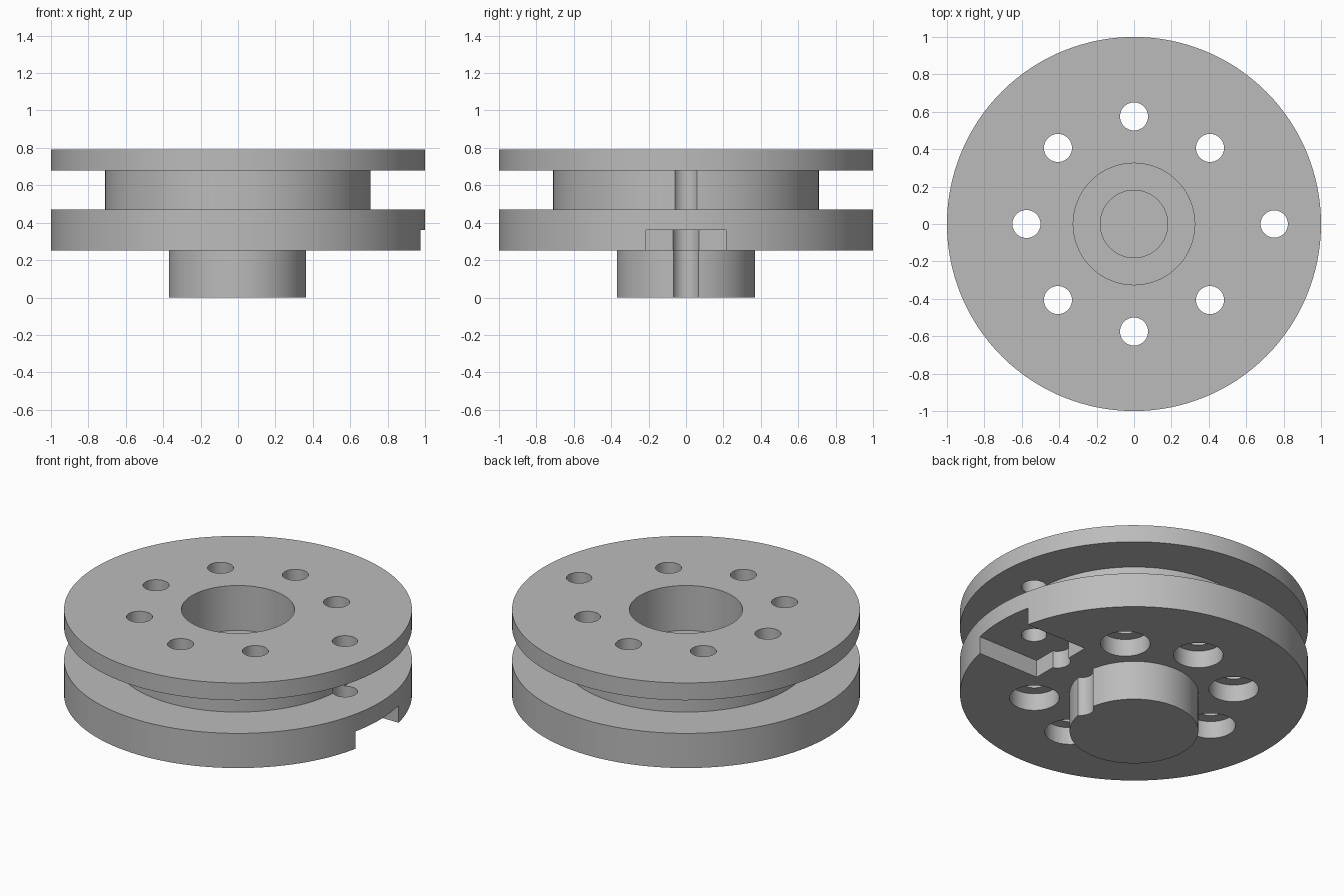
import bpy
import bmesh
from math import cos, sin, pi, radians
from mathutils import Matrix, Vector

cube = bpy.data.objects.get("Cube")
if cube:
    bpy.data.objects.remove(cube, do_unlink=True)

grey = bpy.data.materials.new("plain grey")
grey.use_nodes = True
grey.diffuse_color = (0.5, 0.5, 0.5, 1)
grey.node_tree.nodes["Principled BSDF"].inputs["Base Color"].default_value = (0.5, 0.5, 0.5, 1)


def add_object(name, bm):
    bmesh.ops.recalc_face_normals(bm, faces=bm.faces)
    mesh = bpy.data.meshes.new(name)
    bm.to_mesh(mesh)
    bm.free()
    mesh.materials.append(grey)
    obj = bpy.data.objects.new(name, mesh)
    bpy.context.collection.objects.link(obj)
    return obj


def lathe(name, profile, steps=128):
    """Turn an (r, z) profile that starts and ends on the axis."""
    bm = bmesh.new()
    verts = [bm.verts.new((r, 0, z)) for r, z in profile]
    edges = [bm.edges.new(pair) for pair in zip(verts, verts[1:])]
    bmesh.ops.spin(bm, geom=verts + edges, cent=(0, 0, 0), axis=(0, 0, 1),
                   angle=2 * pi, steps=steps, use_duplicate=False)
    bmesh.ops.remove_doubles(bm, verts=bm.verts, dist=0.0001)
    return add_object(name, bm)


def add_cylinder(bm, x, y, radius, low, high):
    place = Matrix.Translation((x, y, (low + high) / 2))
    bmesh.ops.create_cone(bm, cap_ends=True, segments=48, radius1=radius,
                          radius2=radius, depth=high - low, matrix=place)


def cut(target, name, bm):
    """Subtract the cutter from the target, then discard it."""
    cutter = add_object(name, bm)
    cutter.hide_render = True
    mod = target.modifiers.new(name, "BOOLEAN")
    mod.operation = "DIFFERENCE"
    mod.solver = "EXACT"
    mod.object = cutter
    bpy.context.view_layer.objects.active = target
    bpy.ops.object.modifier_apply(modifier=mod.name)
    bpy.data.objects.remove(cutter, do_unlink=True)


# Turned body: boss, thick flange, groove, thin flange, stepped bore
BOTTOM, CEILING, TOP = 0.25, 0.36, 0.79
wheel = lathe("grooved_wheel", [
    (0, 0), (0.37, 0), (0.37, BOTTOM), (1, BOTTOM), (1, 0.47), (0.71, 0.47),
    (0.71, 0.68), (1, 0.68), (1, TOP), (0.325, TOP), (0.325, 0.505),
    (0.18, 0.505), (0.18, 0.1), (0, 0.1)])

# Ring of seven bolt holes, plus the offset hole above the notch
spots = [(0.575 * cos(radians(a)), 0.575 * sin(radians(a))) for a in range(45, 360, 45)]
holes = bmesh.new()
for x, y in spots:
    add_cylinder(holes, x, y, 0.075, 0.2, 0.9)
add_cylinder(holes, 0.75, 0, 0.073, 0.3, 0.9)
cut(wheel, "bolt_holes", holes)

# Wide recesses for the bolt heads on the underside
recesses = bmesh.new()
for x, y in spots:
    add_cylinder(recesses, x, y, 0.143, 0.2, CEILING)
cut(wheel, "bolt_recesses", recesses)

# Rectangular notch in the rim
notch = bmesh.new()
size = Vector((0.65, 0.43, CEILING - 0.15))
bmesh.ops.create_cube(notch, size=1, matrix=Matrix.Translation(
    (0.55 + size.x / 2, 0, CEILING - size.z / 2)) @ Matrix.Diagonal(size).to_4x4())
cut(wheel, "rim_notch", notch)

# Round grooves in the notch wall and down the boss
for name, x, low, high in (("notch_groove", 0.575, 0.2, CEILING),
                           ("boss_groove", 0.4, -0.1, BOTTOM)):
    groove = bmesh.new()
    add_cylinder(groove, x, 0, 0.075, low, high)
    cut(wheel, name, groove)

# Smooth round walls, crisp rims
bpy.ops.object.select_all(action="DESELECT")
wheel.select_set(True)
bpy.context.view_layer.objects.active = wheel
bpy.ops.object.shade_smooth_by_angle(angle=radians(30))
